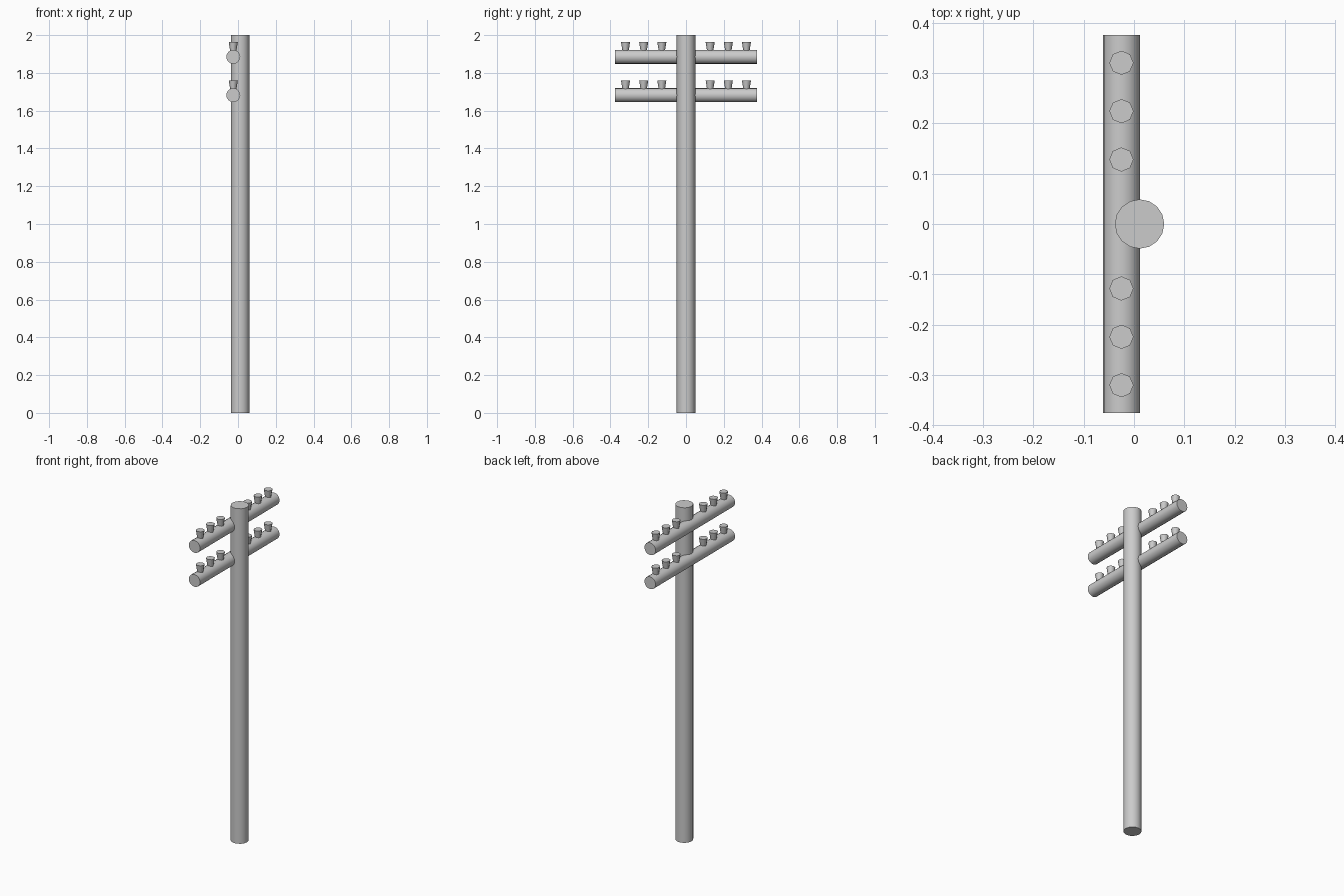
import bpy
from math import pi, radians

cube = bpy.data.objects.get("Cube")
if cube:
    bpy.data.objects.remove(cube, do_unlink=True)

grey = bpy.data.materials.new("plain grey")
grey.use_nodes = True
COLOUR = (0.6, 0.6, 0.6, 1)
grey.diffuse_color = COLOUR
grey.node_tree.nodes["Principled BSDF"].inputs["Base Color"].default_value = COLOUR


def tapered(name, sides, r_low, r_high, length, centre, tilt=0):
    bpy.ops.mesh.primitive_cone_add(vertices=sides, radius1=r_low, radius2=r_high,
                                    depth=length, location=centre, rotation=(tilt, 0, 0))
    part = bpy.context.object
    part.name = name
    part.data.materials.append(grey)
    bpy.ops.object.shade_smooth_by_angle(angle=radians(50))
    return part


# Upright pole
POLE_X, ARM_X = 0.011, -0.025
tapered("pole", 16, 0.049, 0.049, 2, (POLE_X, 0, 1))

# Two crossarms, each with three insulators on either side of the pole
ARM_R = 0.037
for level, z in (("lower", 1.682), ("upper", 1.885)):
    tapered(level + "_crossarm", 16, ARM_R, ARM_R, 0.75, (ARM_X, 0, z), pi / 2)
    for side, sign in (("front", -1), ("back", 1)):
        for i in range(3):
            y = sign * (0.128 + 0.096 * i)
            tapered(f"{level}_{side}_insulator_{i + 1}", 8, 0.016, 0.024, 0.05,
                    (ARM_X, y, z + 0.053))
